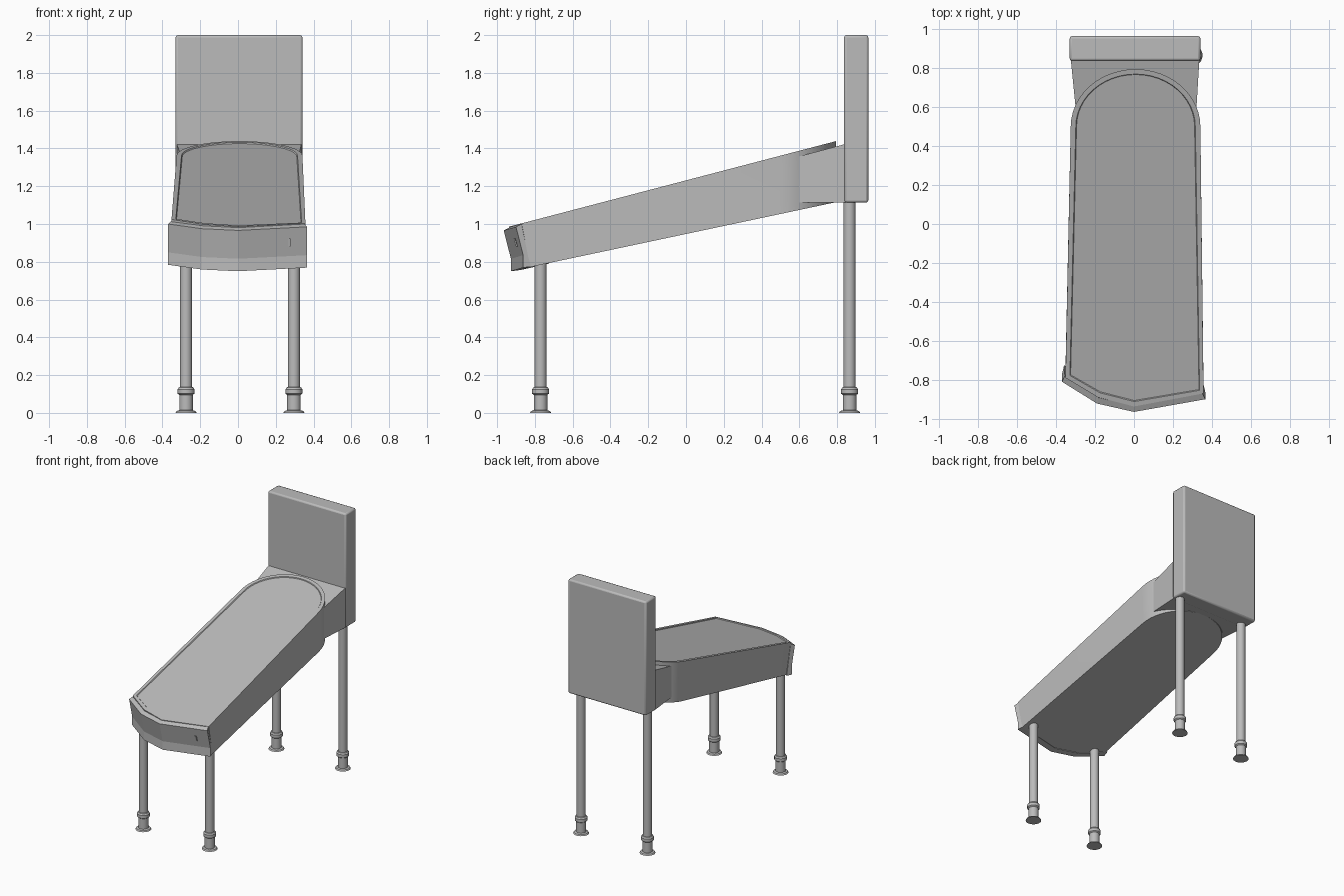
import bpy, bmesh
from math import sin, cos, pi, radians

if "Cube" in bpy.data.objects:
    bpy.data.objects.remove(bpy.data.objects["Cube"], do_unlink=True)

grey = bpy.data.materials.new("plain grey")
grey.use_nodes = True
grey.diffuse_color = (0.5, 0.5, 0.5, 1)
grey.node_tree.nodes["Principled BSDF"].inputs["Base Color"].default_value = (0.5, 0.5, 0.5, 1)


def finish(bm, name, bevel=0, smooth=True):
    bmesh.ops.recalc_face_normals(bm, faces=bm.faces)
    mesh = bpy.data.meshes.new(name)
    bm.to_mesh(mesh)
    bm.free()
    mesh.materials.append(grey)
    obj = bpy.data.objects.new(name, mesh)
    bpy.context.collection.objects.link(obj)
    if bevel:
        mod = obj.modifiers.new("soft edges", "BEVEL")
        mod.width, mod.segments = bevel, 2
    if smooth:
        bpy.ops.object.select_all(action="DESELECT")
        obj.select_set(True)
        bpy.context.view_layer.objects.active = obj
        bpy.ops.object.shade_smooth_by_angle(angle=radians(30))
    return obj


def loft(bm, rings, closed=False):
    """Skin equal-length rings; cap the ends, or join last to first."""
    loops = [[bm.verts.new(p) for p in ring] for ring in rings]
    n = len(loops[0])
    pairs = list(zip(loops, loops[1:]))
    if closed:
        pairs.append((loops[-1], loops[0]))
    for a, b in pairs:
        for i in range(n):
            j = (i + 1) % n
            bm.faces.new((a[i], a[j], b[j], b[i]))
    if closed:
        return
    bm.faces.new(loops[0])
    return bm.faces.new(loops[-1])


def box(name, x, y, z, bevel=0):
    bm = bmesh.new()
    loft(bm, [[(x[0], y[0], h), (x[1], y[0], h), (x[1], y[1], h), (x[0], y[1], h)] for h in z])
    return finish(bm, name, bevel)


# Sloping cabinet: pointed front, arched back, shallow framed top
def top_z(y):
    return 0.985 + 0.2616 * (y + 0.94)


def bottom_z(y):
    return 0.75 + 0.212 * (y + 0.93)


front = [(-0.352, -0.79), (-0.185, -0.89), (0, -0.937), (0.357, -0.87)]
arch = [(0.008 + 0.333 * cos(a), 0.5 + 0.295 * sin(a)) for a in (pi * i / 24 for i in range(25))]
outline = front + arch
lower = [(x, y + 0.045 if y < 0 else y) for x, y in outline]
bm = bmesh.new()
top = loft(bm, [[(x, y, bottom_z(y)) for x, y in lower],
                [(x, y, top_z(y)) for x, y in outline]])
bmesh.ops.recalc_face_normals(bm, faces=bm.faces)
bmesh.ops.inset_region(bm, faces=[top], thickness=0.026, depth=0)
bmesh.ops.inset_region(bm, faces=[top], thickness=0.004, depth=-0.006)
finish(bm, "cabinet")

# Folded front apron
rim = [(-0.37, -0.81, 1.0), (-0.19, -0.922, 0.975), (0, -0.965, 0.966), (0.366, -0.9, 0.985)]
bm = bmesh.new()
sections = []
for x, y, z in rim:
    sections.append([(x, y, z), (x, y + 0.038, z - 0.15), (x, y + 0.038, z - 0.216),
                     (x * 0.97, y + 0.085, z - 0.21), (x * 0.96, y + 0.03, z + 0.015)])
loft(bm, sections)
finish(bm, "front_apron", smooth=False)

# Small slot plate on the apron
bm = bmesh.new()
loft(bm, [[(0.264, y, 0.88), (0.277, y - 0.002, 0.88), (0.277, y - 0.014, 0.922),
           (0.264, y - 0.012, 0.922)] for y in (-0.898, -0.891)])
finish(bm, "slot_plate")

# Neck joining the cabinet to the upright box
bm = bmesh.new()
loft(bm, [[(a, y, 1.115), (b, y, 1.115), (b, y, z), (a, y, z)]
          for a, b, y, z in ((-0.295, 0.318, 0.55, 1.345), (-0.325, 0.336, 0.85, 1.425))])
finish(bm, "neck")

# Upright box
box("upright_box", (-0.33, 0.341), (0.837, 0.965), (1.113, 2.0), bevel=0.012)


# Legs with a collar and a foot disc
def leg(name, x, y, height):
    profile = [(0.056, 0), (0.05, 0.01), (0.036, 0.014), (0.036, 0.095), (0.045, 0.102),
               (0.045, 0.125), (0.038, 0.135), (0.032, 0.137), (0.032, height)]
    bm = bmesh.new()
    loft(bm, [[(x + r * cos(2 * pi * i / 24), y + r * sin(2 * pi * i / 24), z) for i in range(24)]
              for r, z in profile])
    finish(bm, name)


for side, x in (("right", -0.275), ("left", 0.296)):
    leg("front_leg_" + side, x, -0.77, 0.82)
    leg("rear_leg_" + side, x, 0.866, 1.13)
